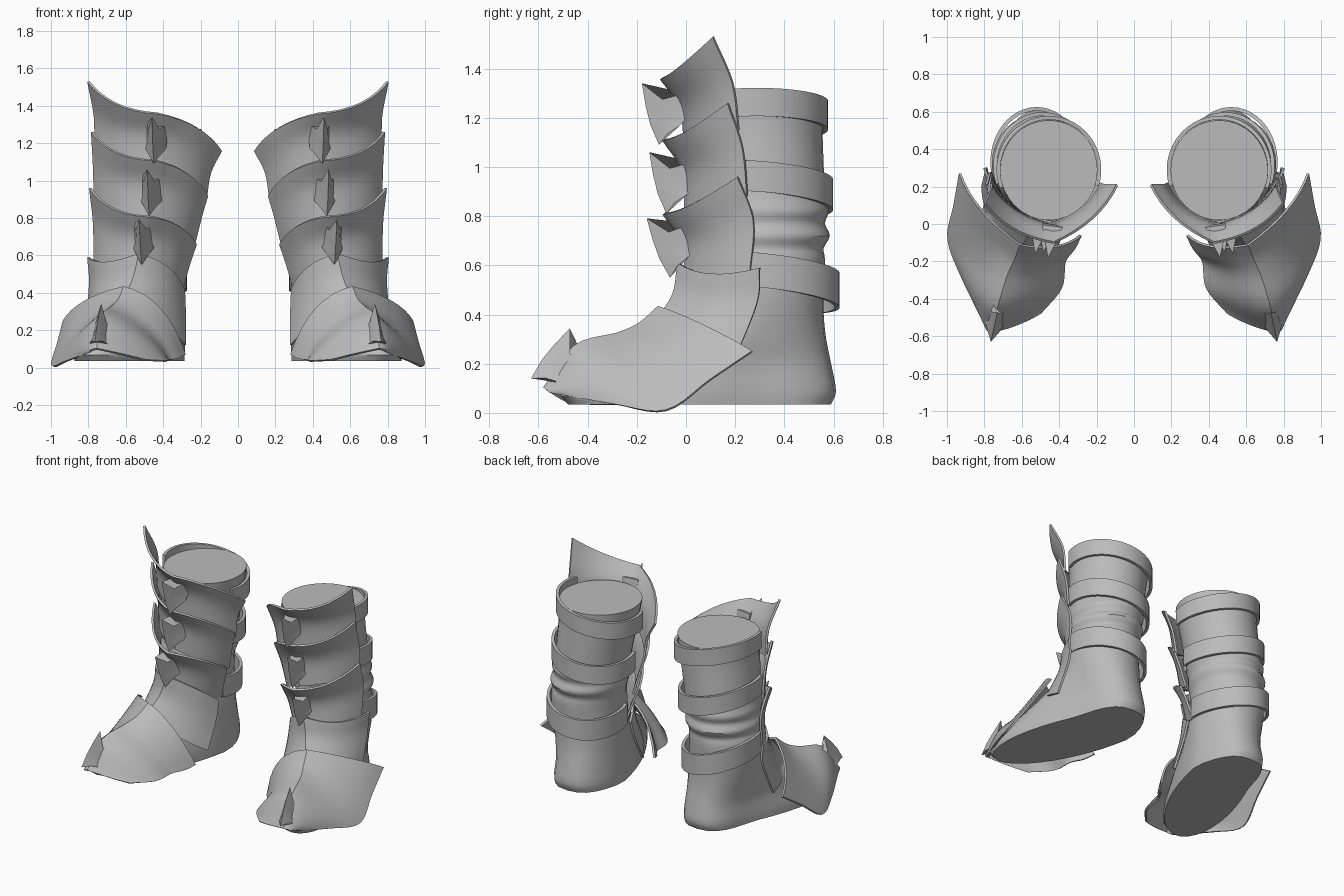
import bpy, bmesh, math
from mathutils import Vector, Matrix

old = bpy.data.objects.get("Cube")
if old:
    bpy.data.objects.remove(old, do_unlink=True)

steel = bpy.data.materials.new("grey_steel")
steel.use_nodes = True
GREY = (0.5, 0.5, 0.5, 1)
steel.diffuse_color = GREY
steel.node_tree.nodes["Principled BSDF"].inputs["Base Color"].default_value = GREY
parts = []


def add_part(name, rings, closed=False, caps=False, thick=0):
    """Skin a list of point rows, then mirror it for the other boot."""
    bm = bmesh.new()
    grid = [[bm.verts.new(p) for p in ring] for ring in rings]
    for a, b in zip(grid, grid[1:]):
        n = len(a)
        for i in range(n if closed else n - 1):
            j = (i + 1) % n
            bm.faces.new((a[i], a[j], b[j], b[i]))
    if caps:
        bm.faces.new(grid[0])
        bm.faces.new(grid[-1])
    bmesh.ops.remove_doubles(bm, verts=bm.verts, dist=1e-4)
    bmesh.ops.recalc_face_normals(bm, faces=bm.faces)
    mesh = bpy.data.meshes.new(name)
    bm.to_mesh(mesh)
    bm.free()
    mesh.materials.append(steel)
    ob = bpy.data.objects.new(name, mesh)
    bpy.context.collection.objects.link(ob)
    if thick:
        solid = ob.modifiers.new("thickness", 'SOLIDIFY')
        solid.thickness = thick
        solid.offset = 0
    mirror = ob.modifiers.new("pair", 'MIRROR')
    mirror.use_mirror_merge = False
    parts.append(ob)


def spline(points, steps):
    """Smooth curve through the points."""
    pts = [Vector(p) for p in points]
    pts = [2 * pts[0] - pts[1]] + pts + [2 * pts[-1] - pts[-2]]
    out = []
    for a, b, c, d in zip(pts, pts[1:], pts[2:], pts[3:]):
        for k in range(steps):
            t = k / steps
            out.append(b + ((c - a) * t + (2 * a - 5 * b + 4 * c - d) * t ** 2
                            + (3 * b - a - 3 * c + d) * t ** 3) / 2)
    return out + [pts[-2]]


def half_edge(a, b, out, bulge, lift, steps=8):
    ctrl = (a + b) / 2 + out * bulge + Vector((0, 0, lift))
    return [a * (1 - t) ** 2 + ctrl * 2 * t * (1 - t) + b * t ** 2
            for t in (k / steps for k in range(steps + 1))]


def plate(name, rows, bulge=0.09, end_bulge=0.09, sag=-0.07, rise=0.05):
    """Keeled armour plate; each row gives its outer, keel and inner point."""
    outer, keel, inner = (spline(col, 5) for col in zip(*rows))
    rings = []
    for n, (o, k, i) in enumerate(zip(outer, keel, inner)):
        fade = 1 - n / (len(keel) - 1)
        swell = bulge * fade + end_bulge * (1 - fade)
        ends = (o + i) / 2
        sides = []
        for p, lift in ((o, sag * fade), (i, rise * fade)):
            out = (p + k) / 2 - ends
            out.z = 0
            sides.append(half_edge(p, k, out.normalized(), swell, lift))
        rings.append(sides[0] + sides[1][-2::-1])
    add_part(name, rings, thick=0.014)


# Boot body: bottom to top slices (z, front y, back y, half width, centre x, toe-out)
slices = [
    (.035, -.48, .59, .24, .5, .32), (.09, -.5, .61, .24, .5, .32),
    (.2, -.34, .59, .23, .5, .3), (.3, -.15, .57, .23, .51, .25),
    (.4, 0, .56, .23, .52, .1), (.5, .04, .56, .23, .53, 0),
    (.62, .05, .565, .23, .53, 0), (.67, .06, .56, .225, .52, 0),
    (.72, .05, .585, .24, .52, 0), (.77, .06, .565, .23, .51, 0),
    (.82, .05, .58, .24, .51, 0), (.88, .05, .565, .235, .5, 0),
    (1, .04, .56, .24, .485, 0), (1.15, .03, .555, .25, .465, 0),
    (1.275, .02, .555, .26, .455, 0)]
SIDES = 32
rings = []
for z, front, back, wide, cx, toe in spline(slices, 3):
    ring = []
    for k in range(SIDES):
        ang = math.tau * k / SIDES
        c, s = math.cos(ang), math.sin(ang)
        if s > 0:  # fuller heel, round leg
            c = math.copysign(abs(c) ** min(1, .7 + .55 * z), c)
        y = (front + back) / 2 + (back - front) / 2 * s
        ring.append((cx + wide * c + toe * max(0, .3 - y), y, z))
    rings.append(ring)
add_part("boot_body", rings, closed=True, caps=True)


# Straps around the back of the leg
def strap(name, cx, cy, rx, ry, z, slope, height):
    low, high = [], []
    for k in range(29):
        ang = math.radians(-20 + 218 * k / 28)
        dx, dy = rx * math.cos(ang), ry * math.sin(ang)
        mid = Vector((cx + dx, cy + dy, z + .2 * dx + slope * dy))
        low.append(mid - Vector((0, 0, height / 2)))
        high.append(mid + Vector((0, 0, height / 2)))
    add_part(name, [low, high], thick=.02)


strap("upper_strap", .455, .29, .27, .278, 1.21, 0, .115)
strap("middle_strap", .488, .31, .255, .278, .91, -.08, .125)
strap("lower_strap", .52, .33, .238, .285, .53, -.11, .14)

# Shin plates, top to bottom, each flaring at its upper rim
plate("upper_shin_plate", [
    ((.8, .11, 1.53), (.43, -.1, 1.36), (.09, .21, 1.16)),
    ((.765, .19, 1.34), (.44, -.02, 1.24), (.15, .21, 1.04)),
    ((.765, .215, 1.15), (.45, 0, 1.05), (.175, .22, .88))])
plate("middle_shin_plate", [
    ((.78, .17, 1.26), (.45, -.09, 1.11), (.165, .2, .92)),
    ((.77, .23, 1.08), (.46, -.01, .98), (.2, .22, .8)),
    ((.765, .25, .88), (.48, 0, .8), (.24, .24, .64))])
plate("lower_shin_plate", [
    ((.79, .21, .96), (.48, -.09, .81), (.225, .2, .66)),
    ((.77, .275, .78), (.5, -.01, .69), (.26, .22, .56)),
    ((.765, .26, .56), (.52, 0, .53), (.3, .24, .42))])
plate("ankle_plate", [
    ((.8, .3, .59), (.53, -.03, .61), (.29, .2, .42)),
    ((.79, .29, .45), (.56, -.05, .48), (.285, .16, .29)),
    ((.81, .2, .22), (.61, -.13, .36), (.285, .07, .12))], end_bulge=.11)

# Foot plate running forward to the toe
plate("foot_plate", [
    ((.93, .27, .25), (.61, -.11, .43), (.285, -.06, .07)),
    ((.96, .1, .135), (.64, -.19, .36), (.32, -.13, .05)),
    ((.992, -.08, .01), (.68, -.28, .32), (.37, -.2, .04)),
    ((.915, -.29, .035), (.73, -.45, .27), (.39, -.34, .035)),
    ((.785, -.55, .085), (.755, -.575, .1), (.5, -.475, .04))],
    bulge=.09, end_bulge=.025, sag=.03, rise=.13)


# Folded horn blades: ridge, middle and wing lines as (y, z) from the lower tip
ridge = [(-.07, .25), (-.055, .16), (-.035, .08), (0, 0)]
middle = [(.01, .185), (.02, .15), (.03, .1), (.03, .045)]
wing = [(.1, .21), (.11, .16), (.11, .11), (.08, .08)]


def horn(name, tip, tilt=0, yaw=0):
    place = (Matrix.Translation(tip) @ Matrix.Rotation(math.radians(yaw), 4, 'Z')
             @ Matrix.Rotation(math.radians(tilt), 4, 'X'))
    rings = []
    for r, m, w in zip(ridge, middle, wing):
        ring = [(-.055, *w), (-.03, *m), (0, *r), (.03, *m), (.055, *w)]
        rings.append([place @ Vector(p) for p in ring])
    add_part(name, rings, closed=True, caps=True)


horn("upper_horn", (.45, -.11, 1.09), yaw=8)
horn("middle_horn", (.475, -.08, .81), yaw=8)
horn("lower_horn", (.515, -.065, .55), tilt=6, yaw=8)
horn("toe_horn", (.765, -.63, .14), tilt=-54, yaw=12)

# Bake modifiers and smooth while keeping edges sharp
bpy.ops.object.select_all(action='DESELECT')
for ob in parts:
    ob.select_set(True)
bpy.context.view_layer.objects.active = parts[0]
bpy.ops.object.convert(target='MESH')
bpy.ops.object.shade_smooth_by_angle(angle=math.radians(35))
